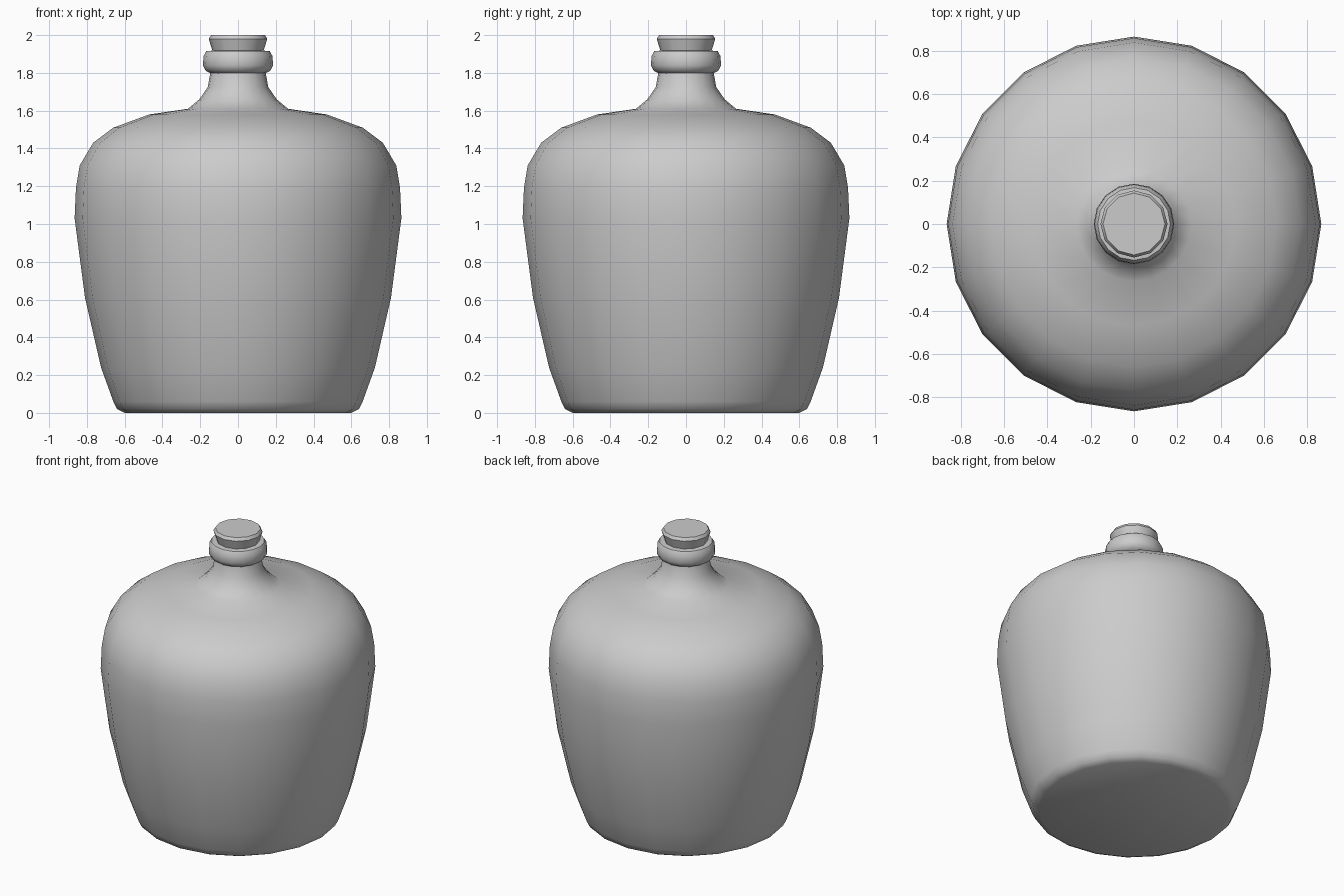
import bpy, bmesh, math

cube = bpy.data.objects.get("Cube")
if cube:
    bpy.data.objects.remove(cube, do_unlink=True)


def material(name, value):
    mat = bpy.data.materials.new(name)
    mat.use_nodes = True
    colour = (value, value, value, 1)
    mat.diffuse_color = colour
    mat.node_tree.nodes["Principled BSDF"].inputs["Base Color"].default_value = colour
    return mat


def lathe(name, profile, sides, mat, angle):
    """Revolve a (radius, height) profile and close both ends with flat caps."""
    bm = bmesh.new()
    rings = []
    for r, z in profile:
        turns = [2 * math.pi * i / sides for i in range(sides)]
        rings.append([bm.verts.new((r * math.cos(a), r * math.sin(a), z)) for a in turns])
    for low, high in zip(rings, rings[1:]):
        for i in range(sides):
            j = (i + 1) % sides
            bm.faces.new((low[i], low[j], high[j], high[i]))
    bm.faces.new(rings[0][::-1])
    bm.faces.new(rings[-1])
    mesh = bpy.data.meshes.new(name)
    bm.to_mesh(mesh)
    bm.free()
    mesh.materials.append(mat)
    obj = bpy.data.objects.new(name, mesh)
    bpy.context.collection.objects.link(obj)
    bpy.ops.object.select_all(action="DESELECT")
    obj.select_set(True)
    bpy.context.view_layer.objects.active = obj
    bpy.ops.object.shade_smooth_by_angle(angle=math.radians(angle))
    return obj


grey = material("plain grey", 0.6)

# Bulbous body sweeping up into the neck
lathe("bottle_body", [
    (0.60, 0.0), (0.64, 0.02), (0.66, 0.06), (0.725, 0.24), (0.81, 0.61),
    (0.865, 1.03), (0.858, 1.19), (0.838, 1.31), (0.767, 1.43),
    (0.66, 1.51), (0.47, 1.58), (0.265, 1.61), (0.205, 1.66),
    (0.16, 1.725), (0.145, 1.81),
], 20, grey, 50)

# Rounded collar around the mouth
lathe("neck_collar", [
    (0.14, 1.795), (0.172, 1.812), (0.186, 1.84), (0.182, 1.89),
    (0.168, 1.915), (0.135, 1.918),
], 16, grey, 50)

# Tapered stopper with a bevelled top edge
lathe("stopper", [
    (0.13, 1.90), (0.155, 1.98), (0.143, 2.0),
], 12, grey, 40)
